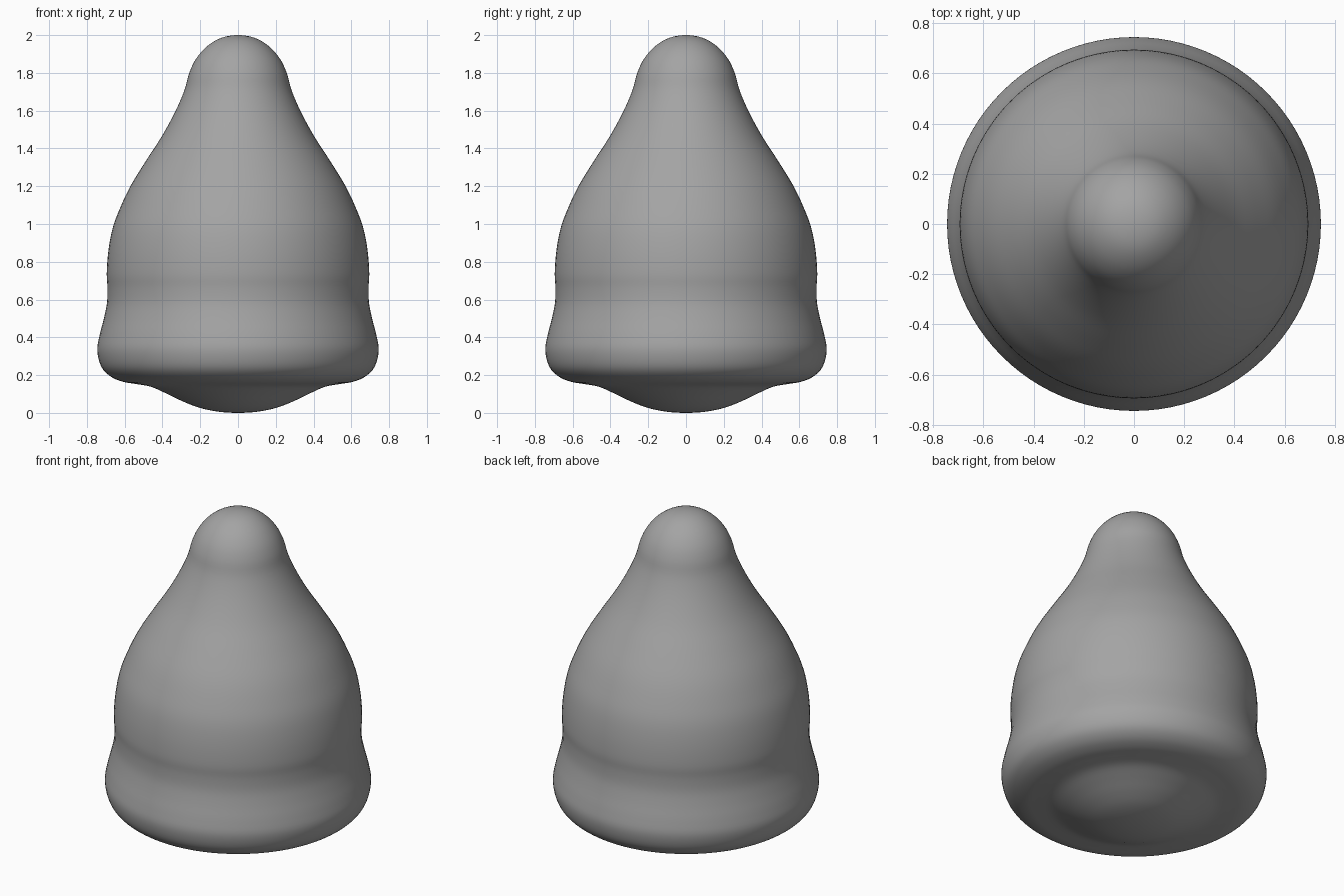
import bpy, bmesh, math
from mathutils import Vector

if "Cube" in bpy.data.objects:
    bpy.data.objects.remove(bpy.data.objects["Cube"])

# Profile of the bell (radius, height), from bottom centre to top
PROFILE = [(0, 0), (0.10, 0.006), (0.20, 0.026), (0.29, 0.06), (0.38, 0.103),
           (0.46, 0.138), (0.54, 0.153), (0.61, 0.165), (0.675, 0.193),
           (0.724, 0.245), (0.745, 0.33), (0.733, 0.41), (0.71, 0.50),
           (0.694, 0.58), (0.691, 0.66), (0.695, 0.74), (0.686, 0.86),
           (0.663, 0.98), (0.622, 1.09), (0.567, 1.205), (0.487, 1.335),
           (0.40, 1.47), (0.33, 1.60), (0.283, 1.71), (0.258, 1.80),
           (0.222, 1.875), (0.165, 1.94), (0.09, 1.985), (0, 2.0)]
STEPS, SIDES = 4, 96


def smooth_curve(points):
    """Catmull-Rom curve, mirrored at the axis so both poles stay round."""
    p = [Vector(q) for q in points]
    p = [Vector((-p[1].x, p[1].y))] + p + [Vector((-p[-2].x, p[-2].y))]
    out = []
    for a, b, c, d in zip(p, p[1:], p[2:], p[3:]):
        for i in range(STEPS):
            t = i / STEPS
            out.append(0.5 * (2 * b + (c - a) * t + (2 * a - 5 * b + 4 * c - d) * t ** 2
                              + (3 * b - a - 3 * c + d) * t ** 3))
    return out + [p[-2]]


# Bell body: spin the profile around z
bm = bmesh.new()
verts = [bm.verts.new((max(q.x, 0), 0, q.y)) for q in smooth_curve(PROFILE)]
edges = [bm.edges.new(e) for e in zip(verts, verts[1:])]
bmesh.ops.spin(bm, geom=verts + edges, axis=(0, 0, 1), cent=(0, 0, 0),
               angle=math.tau, steps=SIDES)
bmesh.ops.remove_doubles(bm, verts=bm.verts, dist=1e-4)
bmesh.ops.recalc_face_normals(bm, faces=bm.faces)
for f in bm.faces:
    f.smooth = True
mesh = bpy.data.meshes.new("bell_body")
bm.to_mesh(mesh)
bm.free()
bpy.context.collection.objects.link(bpy.data.objects.new("bell_body", mesh))

# Dark grey finish
grey = bpy.data.materials.new("dark_grey")
grey.diffuse_color = (0.37, 0.37, 0.37, 1)
grey.use_nodes = True
grey.node_tree.nodes["Principled BSDF"].inputs["Base Color"].default_value = grey.diffuse_color
mesh.materials.append(grey)
